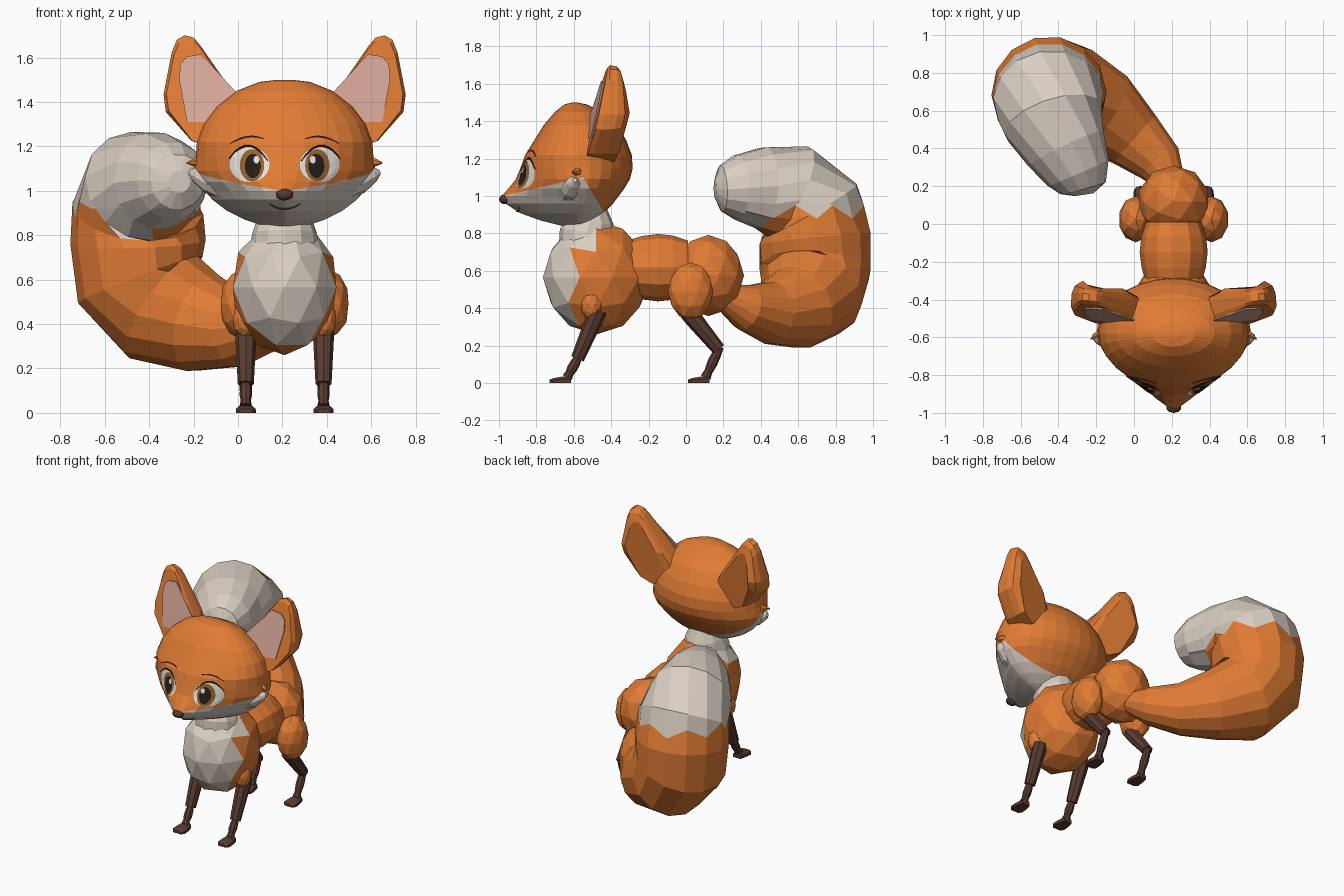
import bpy, bmesh, math
from mathutils import Vector, Matrix
from mathutils.bvhtree import BVHTree

old = bpy.data.objects.get("Cube")
if old:
    bpy.data.objects.remove(old, do_unlink=True)

MID = 0.21  # x of the body's own mirror plane


def material(name, rgb):
    m = bpy.data.materials.new(name)
    m.use_nodes = True
    m.diffuse_color = (*rgb, 1)
    m.node_tree.nodes["Principled BSDF"].inputs["Base Color"].default_value = (*rgb, 1)
    return m


ORANGE = material("orange fur", (0.75, 0.2, 0.035))
CREAM = material("cream fur", (0.7, 0.62, 0.54))
PINK = material("inner ear pink", (0.69, 0.39, 0.32))
BROWN = material("dark brown", (0.1, 0.045, 0.03))
DARK = material("near black", (0.02, 0.012, 0.01))
AMBER = material("amber", (0.32, 0.125, 0.03))
WHITE = material("eye white", (0.8, 0.78, 0.74))


def finish(name, bm, *mats, rule=None):
    """Store a bmesh as an object; rule(centre) picks the second material."""
    bmesh.ops.recalc_face_normals(bm, faces=bm.faces)
    if rule:
        for f in bm.faces:
            f.material_index = int(rule(f.calc_center_median()))
    me = bpy.data.meshes.new(name)
    bm.to_mesh(me)
    bm.free()
    for m in mats:
        me.materials.append(m)
    bpy.context.collection.objects.link(bpy.data.objects.new(name, me))


def skin(bm, rings):
    """Bridge equal rings of points and cap both ends."""
    rows = [[bm.verts.new(p) for p in r] for r in rings]
    n = len(rows[0])
    for a, b in zip(rows, rows[1:]):
        for i in range(n):
            j = (i + 1) % n
            bm.faces.new((a[i], a[j], b[j], b[i]))
    bm.faces.new(rows[0])
    bm.faces.new(rows[-1])
    return bm


def tube(points, radii, sides=8, ref=(1, 0, 0)):
    """Tapered limb along a path."""
    pts = [Vector(p) for p in points]
    rings = []
    for i, (p, r) in enumerate(zip(pts, radii)):
        t = (pts[min(i + 1, len(pts) - 1)] - pts[max(i - 1, 0)]).normalized()
        u = Vector(ref)
        u = (u - t * u.dot(t)).normalized()
        v = t.cross(u)
        angles = [math.tau * k / sides for k in range(sides)]
        rings.append([p + (u * math.cos(a) + v * math.sin(a)) * r for a in angles])
    return skin(bmesh.new(), rings)


def ball(centre, radii):
    bm = bmesh.new()
    bmesh.ops.create_icosphere(bm, subdivisions=2, radius=1)
    bm.transform(Matrix.Translation(centre) @ Matrix.Diagonal((*radii, 1)))
    return bm


def cut(bm, co, no):
    geom = bm.verts[:] + bm.edges[:] + bm.faces[:]
    res = bmesh.ops.bisect_plane(bm, geom=geom, plane_co=co, plane_no=no)
    return [g for g in res["geom_cut"] if isinstance(g, bmesh.types.BMVert)]


# Head: stacked outlines as (z, half width, front y, back y), pointed at the snout
LEVELS = [(0.84, 0.09, -0.66, -0.55), (0.87, 0.18, -0.78, -0.49), (0.91, 0.26, -0.89, -0.44),
          (0.96, 0.325, -0.965, -0.39), (1.0, 0.36, -0.985, -0.36), (1.04, 0.395, -0.95, -0.33),
          (1.09, 0.41, -0.91, -0.3), (1.15, 0.4, -0.885, -0.285), (1.22, 0.395, -0.86, -0.29),
          (1.3, 0.365, -0.81, -0.32), (1.38, 0.305, -0.76, -0.37), (1.45, 0.215, -0.7, -0.45),
          (1.49, 0.115, -0.65, -0.53), (1.5, 0.03, -0.61, -0.58)]
rings = []
for z, w, front, back in LEVELS:
    power = 1.25 + 0.75 * min(max((z - 1) / 0.2, 0), 1)
    ring = []
    for k in range(28):
        a = math.tau * k / 28
        c, s = math.cos(a), math.sin(a)
        e = 2 / power if s < 0 else 1
        depth = (-0.58 - front) if s < 0 else (back + 0.58)
        ring.append((MID + math.copysign(abs(c) ** e, c) * w,
                     -0.58 + math.copysign(abs(s) ** e, s) * depth, z))
    rings.append(ring)
head = skin(bmesh.new(), rings)
cut(head, (0, -0.98, 1.0), (0, -0.23, 1))
cut(head, (0, -0.55, 1.1), (0, 1, 0.6))
bmesh.ops.recalc_face_normals(head, faces=head.faces)
tree = BVHTree.FromBMesh(head)
finish("head", head, ORANGE, CREAM,
       rule=lambda c: c.z < 1 + 0.23 * (c.y + 0.98) and c.y < -0.55 + 0.6 * (1.1 - c.z))


def on_face(x, z, lift):
    hit = tree.ray_cast(Vector((x, -2, z)), Vector((0, 1, 0)))[0]
    return hit - Vector((0, lift, 0))


def patch(name, x, z, rx, rz, lift, mat):
    """Thin oval laid over the face."""
    bm = bmesh.new()
    n, rows = 24, []
    for r in (0.05, 0.3, 0.55, 0.8, 1):
        rows.append([bm.verts.new(on_face(x + rx * r * math.cos(math.tau * k / n),
                                          z + rz * r * math.sin(math.tau * k / n), lift))
                     for k in range(n)])
    bm.faces.new(rows[0])
    for a, b in zip(rows, rows[1:]):
        for i in range(n):
            j = (i + 1) % n
            bm.faces.new((a[i], a[j], b[j], b[i]))
    finish(name, bm, mat)


def stroke(name, a, mid_z, b, radius, mat):
    """Thin arched line on the face from a to b, given as (x, z)."""
    pts = []
    for k in range(11):
        t = k / 10
        bow = 4 * t * (1 - t) * (mid_z - (a[1] + b[1]) / 2)
        pts.append(on_face(a[0] + (b[0] - a[0]) * t, a[1] + (b[1] - a[1]) * t + bow, 0.004))
    radii = [radius * (0.4 + 2.4 * k / 10 * (1 - k / 10)) for k in range(11)]
    finish(name, tube(pts, radii, 5, (0, 0, 1)), mat)


# Nose and mouth
finish("nose", ball((MID, -0.97, 0.983), (0.041, 0.03, 0.027)), BROWN)
stroke("mouth", (MID - 0.07, 0.942), 0.918, (MID + 0.07, 0.942), 0.004, BROWN)

# Ear outlines in (distance from middle, z)
EAR = [(0.1, 1.25), (0.22, 1.42), (0.38, 1.65), (0.41, 1.685), (0.45, 1.695), (0.485, 1.675),
       (0.508, 1.62), (0.545, 1.43), (0.535, 1.35), (0.42, 1.22), (0.3, 1.18)]
INNER = [(0.2, 1.31), (0.21, 1.435), (0.375, 1.615), (0.44, 1.605), (0.47, 1.57),
         (0.475, 1.5), (0.44, 1.31)]


def ear_front(u, z):
    return -0.545 + 0.21 * (z - 1.25) + 0.12 * (u - 0.2)


for side, tag in ((1, "left"), (-1, "right")):
    def X(u):
        return MID + side * u

    # Ear with a rounded back
    layers = []
    for shrink, depth in ((0.93, 0), (1, 0.03), (0.97, 0.1), (0.88, 0.14), (0.65, 0.165)):
        ring = []
        for u, z in EAR:
            y = ear_front(u, z) + depth * (1 - 0.5 * max(z - 1.45, 0) / 0.25)
            low = 1 if z < 1.3 else shrink
            ring.append((X(0.36 + (u - 0.36) * shrink), y, 1.45 + (z - 1.45) * low + 0.005))
        layers.append(ring)
    finish(tag + "_ear", skin(bmesh.new(), layers), ORANGE)
    bm = bmesh.new()
    skin(bm, [[(X(u), ear_front(u, z) + d, z) for u, z in INNER] for d in (-0.007, 0.001)])
    finish(tag + "_inner_ear", bm, PINK)

    # Cheek tufts: an orange point above a pale one
    finish(tag + "_cheek_tip", tube([(X(0.33), -0.56, 1.135), (X(0.4), -0.585, 1.128),
                                     (X(0.44), -0.61, 1.125)], (0.045, 0.022, 0.003), 6, (0, 0, 1)), ORANGE)
    finish(tag + "_cheek_fluff", tube([(X(0.24), -0.62, 1.02), (X(0.34), -0.61, 1.05),
                                       (X(0.4), -0.6, 1.075), (X(0.428), -0.595, 1.085)],
                                      (0.08, 0.062, 0.036, 0.012), 10, (0, 0, 1)), CREAM)

    # Eye
    patch(tag + "_eye_white", X(0.158), 1.118, 0.09, 0.078, 0.004, WHITE)
    patch(tag + "_iris", X(0.147), 1.115, 0.055, 0.073, 0.006, AMBER)
    patch(tag + "_pupil", X(0.143), 1.112, 0.036, 0.055, 0.008, DARK)
    patch(tag + "_eye_glint", X(0.127), 1.14, 0.013, 0.017, 0.0095, WHITE)
    stroke(tag + "_upper_lid", (X(0.075), 1.135), 1.202, (X(0.25), 1.145), 0.005, DARK)
    stroke(tag + "_brow", (X(0.095), 1.235), 1.243, (X(0.245), 1.212), 0.004, BROWN)

    # Shoulder and thigh
    finish(tag + "_shoulder", ball((X(0.175), -0.505, 0.42), (0.06, 0.06, 0.085)), ORANGE)
    finish(tag + "_thigh", ball((X(0.2), 0.025, 0.49), (0.092, 0.122, 0.155)), ORANGE)

    # Legs: hip, knee, ankle and foot positions as (y, z)
    for name, top, knee, ankle in (("front", (-0.47, 0.39), (-0.58, 0.13), (-0.635, 0.03)),
                                   ("hind", (0.01, 0.38), (0.175, 0.18), (0.105, 0.03))):
        def P(a, b, t):
            return (X(0.175), a[0] + (b[0] - a[0]) * t, a[1] + (b[1] - a[1]) * t)

        finish(f"{tag}_{name}_upper_leg", tube([P(top, knee, t) for t in (0, 0.2, 1)],
                                               (0.047, 0.047, 0.036)), BROWN)
        finish(f"{tag}_{name}_lower_leg", tube([P(knee, ankle, t) for t in (-0.1, 0.2, 0.5, 0.8, 1)],
                                               (0.02, 0.026, 0.028, 0.022, 0.028)), BROWN)
        # Foot wedge, lower at the toe
        rows = []
        for dy, half, high in ((0.02, 0.03, 0.035), (-0.03, 0.042, 0.034), (-0.075, 0.045, 0.026),
                               (-0.095, 0.03, 0.018)):
            y = ankle[0] + dy
            rows.append([(X(0.175 + w), y, z) for w, z in
                         ((-half, 0), (half, 0), (half, high * 0.6), (half * 0.6, high),
                          (-half * 0.6, high), (-half, high * 0.6))])
        finish(f"{tag}_{name}_foot", skin(bmesh.new(), rows), BROWN)

# Neck, chest, waist and hips
finish("neck", tube([(MID, -0.525, 0.76), (MID, -0.53, 0.81), (MID, -0.515, 0.86), (MID, -0.52, 0.92)],
                    (0.155, 0.145, 0.128, 0.1), 12), CREAM)
finish("chest", ball((MID, -0.48, 0.565), (0.245, 0.285, 0.305)), ORANGE, CREAM,
       rule=lambda c: c.y < -0.585 or (c.z > 0.74 and c.y < -0.47))
finish("waist", tube([(MID, y, 0.617) for y in (-0.3, -0.23, -0.15, -0.07, 0.01)],
                     (0.15, 0.17, 0.18, 0.172, 0.145), 12), ORANGE)
finish("hips", ball((MID, 0.12, 0.575), (0.192, 0.19, 0.217)), ORANGE)

# Tail curling up and forward, with a jagged pale tip
TAIL = [(0.21, 0.2, 0.46, 0.07), (0.14, 0.32, 0.405, 0.125), (0, 0.45, 0.375, 0.17),
        (-0.16, 0.59, 0.405, 0.228), (-0.34, 0.67, 0.48, 0.28), (-0.44, 0.69, 0.6, 0.3),
        (-0.45, 0.69, 0.77, 0.305), (-0.45, 0.66, 0.92, 0.295), (-0.43, 0.55, 1.02, 0.27),
        (-0.36, 0.4, 1.045, 0.22), (-0.295, 0.27, 1.045, 0.175), (-0.27, 0.19, 1.04, 0.125),
        (-0.265, 0.155, 1.04, 0.05)]
tail = tube([p[:3] for p in TAIL], [p[3] for p in TAIL], 14, (0.6, 0.8, 0))
for i, v in enumerate(sorted(cut(tail, (0, 0, 0.92), (0, 0, 1)),
                             key=lambda v: math.atan2(v.co.y - 0.65, v.co.x + 0.45))):
    if v.co.y > 0.45:
        v.co.z += 0.03 if i % 2 else -0.04
finish("tail", tail, ORANGE, CREAM, rule=lambda c: c.z > 0.92 or (c.z > 0.78 and c.y < 0.43))
